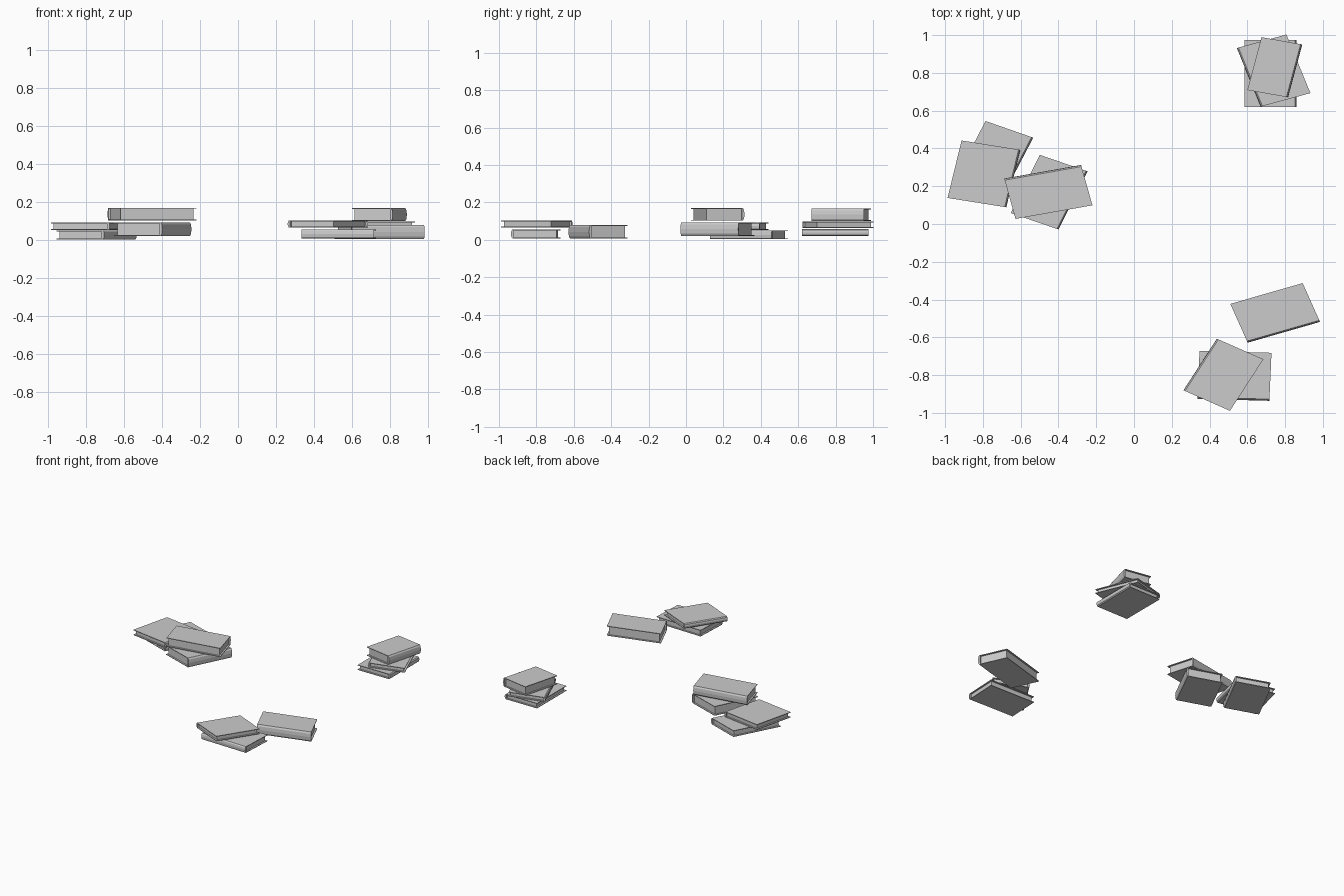
import bpy, bmesh
from mathutils import Vector

if "Cube" in bpy.data.objects:
    bpy.data.objects.remove(bpy.data.objects["Cube"])

COVER = 0.005   # board thickness
BULGE = 0.009   # how far the spine rounds outwards
INSET = 0.012   # pages sit back from the boards


def prism(bm, profile, a, length_dir, width_dir, s0, s1):
    """Extrude a (width, height) profile along the spine direction."""
    rings = []
    for s in (s0, s1):
        rings.append([bm.verts.new(a + length_dir * s + width_dir * w + Vector((0, 0, z)))
                      for w, z in profile])
    n = len(profile)
    for i in range(n):
        j = (i + 1) % n
        bm.faces.new((rings[0][i], rings[0][j], rings[1][j], rings[1][i]))
    bm.faces.new(rings[0][::-1])
    bm.faces.new(rings[1])


def make_object(name, profile, a, ld, wd, s0, s1):
    bm = bmesh.new()
    prism(bm, profile, a, ld, wd, s0, s1)
    bmesh.ops.recalc_face_normals(bm, faces=bm.faces)
    mesh = bpy.data.meshes.new(name)
    bm.to_mesh(mesh)
    bm.free()
    bpy.context.collection.objects.link(bpy.data.objects.new(name, mesh))


def book(name, spine_a, spine_b, fore_a, z0, z1):
    a = Vector((*spine_a, z0))
    length = Vector((*spine_b, z0)) - a
    width = Vector((*fore_a, z0)) - a
    L, W, h, t = length.length, width.length, z1 - z0, COVER
    ld, wd = length / L, width / W
    # cover: boards and rounded spine as one C-shaped profile
    outer = [(W, 0), (0, 0), (-BULGE * .75, h * .16), (-BULGE, h * .5),
             (-BULGE * .75, h * .84), (0, h), (W, h)]
    inner = [(W, h - t), (t, h - t), (t, t), (W, t)]
    make_object(name + "_cover", outer + inner, a, ld, wd, 0, L)
    # page block
    e = 0.0005
    pages = [(t * .8, t - e), (W - INSET, t - e), (W - INSET, h - t + e), (t * .8, h - t + e)]
    make_object(name + "_pages", pages, a, ld, wd, INSET, L - INSET)


# back right stack
book("back_stack_bottom_book", (.852, .62), (.852, .975), (.585, .62), .02, .059)
book("back_stack_middle_book", (.68, .624), (.553, .934), (.934, .693), .064, .098)
book("back_stack_top_book", (.807, .672), (.882, .952), (.6, .709), .10, .168)

# left stack
book("left_stack_low_book", (-.714, .13), (-.542, .46), (-.958, .215), .003, .051)
book("left_stack_wide_book", (-.685, .09), (-.611, .394), (-.987, .138), .052, .093)
book("left_stack_front_book", (-.408, -.026), (-.254, .282), (-.653, .058), .021, .093)
book("left_stack_top_book", (-.685, .232), (-.278, .304), (-.627, .027), .102, .17)

# front right stack
book("front_stack_leaning_book", (.598, -.62), (.981, -.51), (.51, -.423), .006, .08)
book("front_stack_bottom_book", (.336, -.917), (.717, -.927), (.347, -.672), .008, .056)
book("front_stack_top_book", (.27, -.884), (.447, -.611), (.508, -.989), .065, .104)
